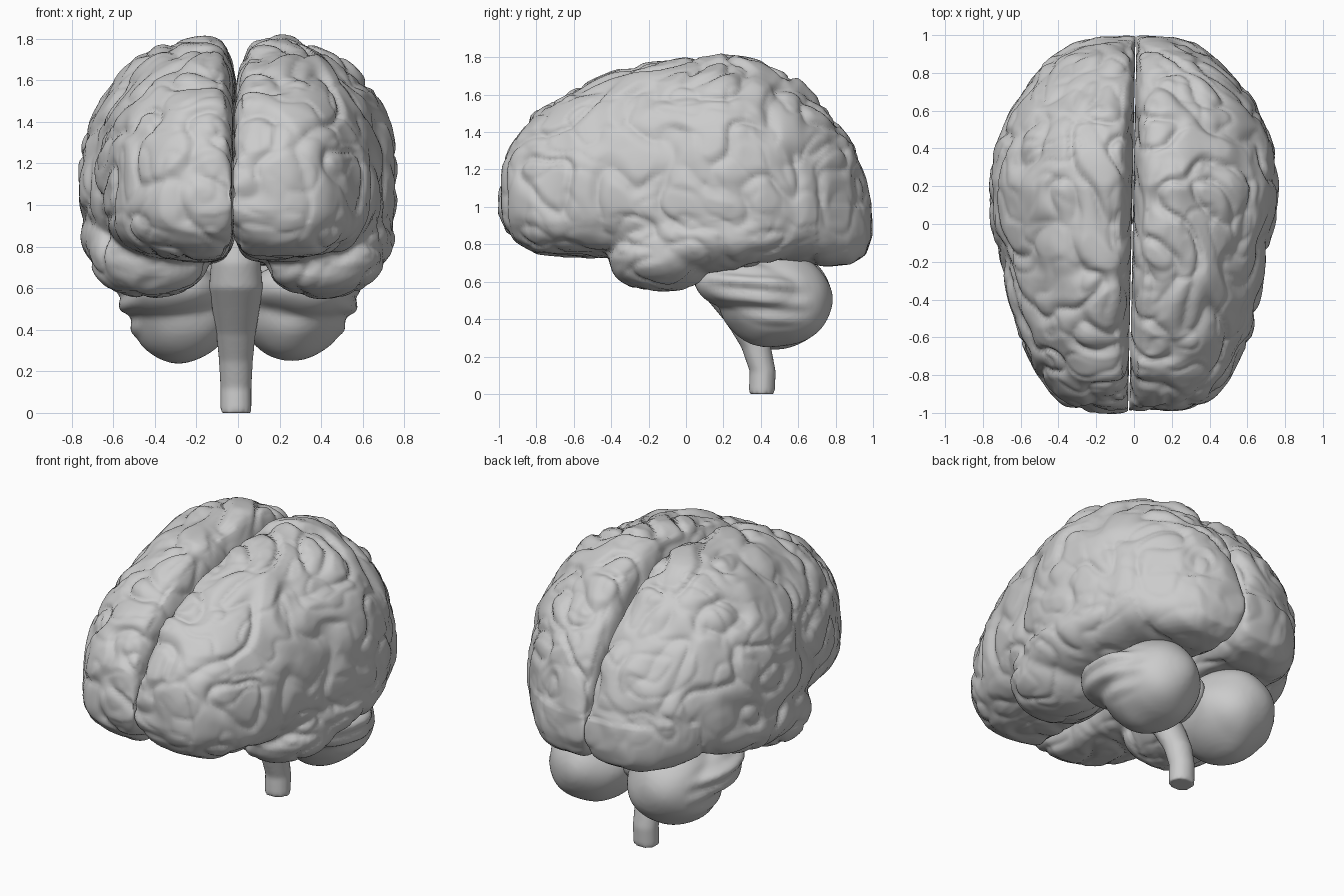
import bpy, bmesh, math
from mathutils import Vector, Matrix, noise

if "Cube" in bpy.data.objects:
    bpy.data.objects.remove(bpy.data.objects["Cube"])


def loft(bm, rings):
    loops = [[bm.verts.new(p) for p in r] for r in rings]
    n = len(loops[0])
    for a, b in zip(loops, loops[1:]):
        for i in range(n):
            j = (i + 1) % n
            bm.faces.new((a[i], a[j], b[j], b[i]))
    bm.faces.new(loops[0])
    bm.faces.new(loops[-1])


def ball(bm, centre, radii, tilt=0.0):
    m = (Matrix.Translation(centre) @ Matrix.Rotation(tilt, 4, 'X')
         @ Matrix.Diagonal((*radii, 1)))
    bmesh.ops.create_uvsphere(bm, u_segments=40, v_segments=24, radius=1, matrix=m)


def finish(bm, name, voxel, smooth=3):
    """Fuse the overlapping volumes into one soft skin."""
    bmesh.ops.recalc_face_normals(bm, faces=bm.faces)
    me = bpy.data.meshes.new(name)
    bm.to_mesh(me)
    bm.free()
    ob = bpy.data.objects.new(name, me)
    bpy.context.collection.objects.link(ob)
    bpy.context.view_layer.objects.active = ob
    ob.select_set(True)
    r = ob.modifiers.new("fuse", 'REMESH')
    r.mode = 'VOXEL'
    r.voxel_size = voxel
    s = ob.modifiers.new("soften", 'SMOOTH')
    s.iterations = smooth
    for m in ("fuse", "soften"):
        bpy.ops.object.modifier_apply(modifier=m)
    ob.data.shade_smooth()
    ob.select_set(False)
    return ob


def displace(ob, func):
    data = [(v, v.co.copy(), v.normal.copy()) for v in ob.data.vertices]
    for v, p, n in data:
        v.co = p + n * func(p, n)
    ob.data.update()


# Hemisphere stations front to back: y, width, top, bottom
STATIONS = [
    (-.995, .24, 1.12, .97), (-.96, .37, 1.26, .87), (-.9, .44, 1.38, .81),
    (-.8, .52, 1.50, .75), (-.6, .61, 1.63, .74), (-.4, .66, 1.71, .73),
    (-.2, .70, 1.76, .73), (0, .75, 1.785, .73), (.2, .77, 1.805, .72),
    (.4, .74, 1.765, .71), (.6, .66, 1.66, .70), (.75, .56, 1.52, .68),
    (.88, .44, 1.32, .69), (.96, .32, 1.14, .74), (.995, .20, 1.02, .84)]


def hemi_ring(y, w, top, bot, side):
    x0 = min(.18, w * .5)
    cz = bot + (top - bot) * .36
    pts = []
    for i in range(64):
        a = 2 * math.pi * i / 64
        c, s = math.cos(a), math.sin(a)
        e = (4 if abs(y) < .9 else 3) if c < 0 else (2 if s > 0 else 2.8)
        k = (abs(c) ** e + abs(s) ** e) ** (-1 / e)
        x = x0 + c * k * ((w - x0) if c > 0 else x0 + .004)
        z = cz + s * k * ((top - cz) if s > 0 else (cz - bot))
        pts.append((side * x, y, z))
    return pts


def gyri(p, n):
    """Winding grooves, fainter on the underside and rear pole."""
    q = p + noise.noise_vector(p * 2.6) * .10
    a = abs(noise.noise(q * 4.4 + Vector((7, 3, 1))))
    b = abs(noise.noise(q * 6.5 + Vector((1, 9, 4))))
    groove = max(0, 1 - a * 3.6) ** 1.4 + .3 * max(0, 1 - b * 4) ** 1.4
    amt = .6 + .35 * max(0, n.z)
    if n.z < -.3:
        amt = .45
    if abs(p.x) < .1 and abs(n.x) > .7:
        amt = .4
    if p.y > .7 and p.z < 1.0:
        amt *= .4
    swell = .028 * noise.noise(q * 4.2 + Vector((2, 5, 8)))
    return amt * (.010 - .032 * min(groove, 1.2) + swell)


def folia(p, n):
    """Scalloped outer rim of the cerebellum."""
    rim = min(1, max(0, (abs(p.x) - .46) / .10))
    return (.014 * rim * math.sin(p.z * 62 + 5 * p.y)
            + .016 * noise.noise(p * 5))


for side, tag in ((1, "right"), (-1, "left")):
    # Cerebral hemisphere with temporal lobe
    bm = bmesh.new()
    loft(bm, [hemi_ring(*s, side) for s in STATIONS])
    ball(bm, (side * .42, -.13, .755), (.29, .29, .205))
    ball(bm, (side * .40, -.24, .70), (.24, .17, .13))
    ball(bm, (side * .475, .16, .85), (.285, .52, .20), .10)
    hemi = finish(bm, tag + "_hemisphere", .0165, 5)
    displace(hemi, gyri)
    # Keep the two sides apart and let the fissure drift off centre
    for v in hemi.data.vertices:
        x = side * max(.003, side * v.co.x)
        v.co.x = x + (.02 * v.co.y - .009) * max(0, 1 - abs(x) / .3)

    # Cerebellum lobe: rounded lower mass and wide upper shelf
    bm = bmesh.new()
    ball(bm, (side * .27, .48, .505), (.26, .305, .26))
    ball(bm, (side * .31, .37, .57), (.275, .33, .145), -.15)
    lobe = finish(bm, tag + "_cerebellum_lobe", .018)
    displace(lobe, folia)

# Vermis joining the two cerebellum lobes
bm = bmesh.new()
ball(bm, (0, .40, .55), (.09, .20, .14))
finish(bm, "vermis", .02)

# Brain stem: y, z, half width, half depth
STEM = [(.405, 0, .075, .07), (.41, .12, .075, .07), (.375, .25, .082, .08),
        (.305, .38, .095, .09), (.225, .50, .115, .11), (.15, .60, .13, .12),
        (.12, .72, .12, .12), (.12, .90, .10, .10)]
bm = bmesh.new()
loft(bm, [[(-.01 + rx * math.cos(i * math.pi / 16), y + ry * math.sin(i * math.pi / 16), z)
           for i in range(32)] for y, z, rx, ry in STEM])
stem = finish(bm, "brain_stem", .015, 2)
low = min(v.co.z for v in stem.data.vertices)
for v in stem.data.vertices:
    v.co.z -= low
